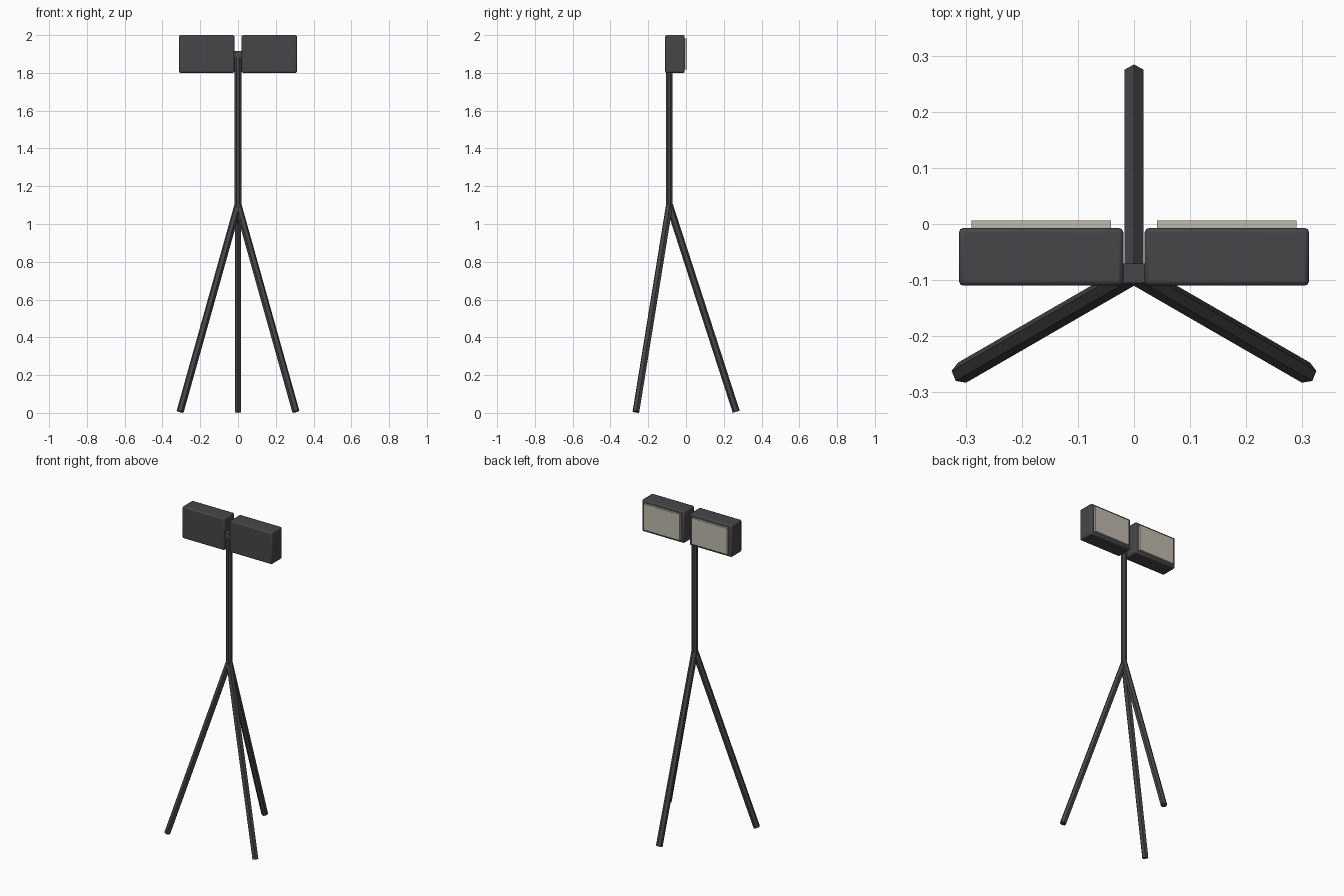
import bpy, math
from mathutils import Vector, Matrix

default = bpy.data.objects.get("Cube")
if default:
    bpy.data.objects.remove(default, do_unlink=True)


def make_material(name, rgb):
    mat = bpy.data.materials.new(name)
    mat.use_nodes = True
    mat.diffuse_color = (*rgb, 1)
    mat.node_tree.nodes["Principled BSDF"].inputs["Base Color"].default_value = (*rgb, 1)
    return mat


dark = make_material("charcoal metal", (0.062, 0.062, 0.067))
lens = make_material("pale lamp glass", (0.52, 0.49, 0.41))
AXIS_Y = -0.088


def box(name, low, high, mat, bevel=0):
    low, high = Vector(low), Vector(high)
    bpy.ops.mesh.primitive_cube_add(size=1, location=(low + high) / 2)
    ob = bpy.context.object
    ob.name = name
    ob.scale = high - low
    bpy.ops.object.transform_apply(location=False, rotation=False, scale=True)
    ob.data.materials.append(mat)
    if bevel:
        mod = ob.modifiers.new("rounded edges", "BEVEL")
        mod.width = bevel
        mod.segments = 2
        bpy.ops.object.shade_smooth_by_angle(angle=math.radians(40))
    return ob


def rod(name, start, end, radius, sides, twist=0):
    # The local y axis leans outward and upward, so twist is relative to the ridge
    start, end = Vector(start), Vector(end)
    direction = end - start
    bpy.ops.mesh.primitive_cylinder_add(vertices=sides, radius=radius, depth=direction.length)
    ob = bpy.context.object
    ob.name = name
    turn = direction.to_track_quat('Z', 'Y').to_matrix().to_4x4()
    ob.matrix_world = (Matrix.Translation((start + end) / 2) @ turn
                       @ Matrix.Rotation(twist, 4, 'Z'))
    ob.data.materials.append(dark)
    return ob


# Upright pole and crossbar joining the lamps
rod("pole", (0, AXIS_Y, 1.08), (0, AXIS_Y, 1.89), 0.0188, 8, math.pi / 8)
box("crossbar", (-0.03, -0.105, 1.88), (0.03, -0.07, 1.915), dark)

# Three splayed tripod legs
for name, degrees, twist in (("back_leg", 90, 0),
                             ("front_left_leg", -30, 22),
                             ("front_right_leg", 210, -22)):
    angle = math.radians(degrees)
    foot = (0.354 * math.cos(angle), AXIS_Y + 0.354 * math.sin(angle), 0.006)
    rod(name, (0, AXIS_Y, 1.1), foot, 0.0193, 6, math.radians(twist))

# Pair of lamp housings with raised glass on the back
for side, label in ((1, "left"), (-1, "right")):
    def span(a, b):
        return sorted((side * a, side * b))
    x0, x1 = span(0.019, 0.312)
    box(label + "_lamp_housing", (x0, -0.11, 1.8), (x1, -0.007, 2.0), dark, 0.008)
    x0, x1 = span(0.041, 0.29)
    box(label + "_lamp_glass", (x0, -0.012, 1.818), (x1, 0.006, 1.982), lens)
